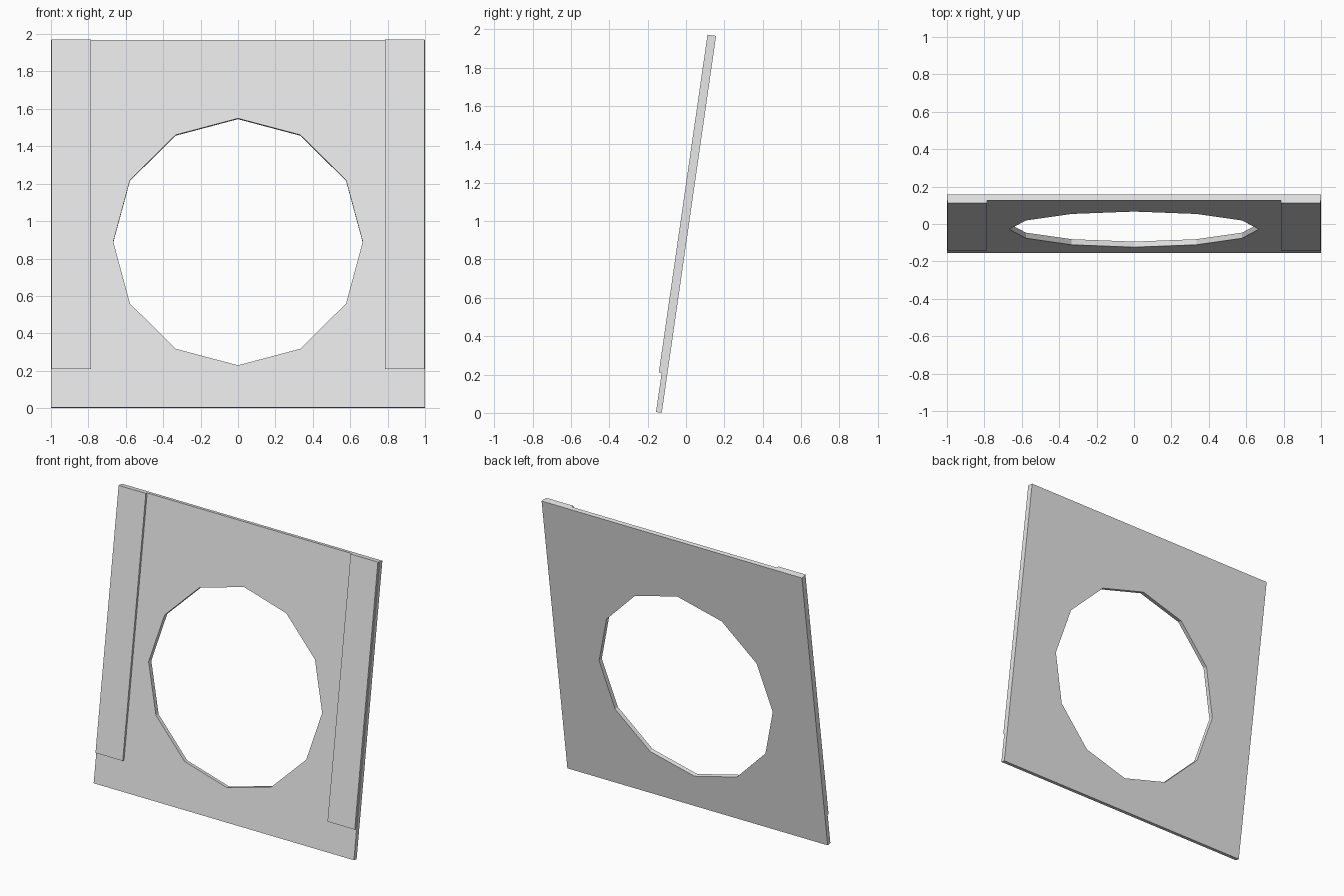
import bpy
import math
from mathutils import Matrix

default_cube = bpy.data.objects.get("Cube")
if default_cube:
    bpy.data.objects.remove(default_cube, do_unlink=True)

LENGTH = 1.985      # along the slope
THICK = 0.03        # main board
STRIP = 0.015       # raised side strips
HOLE_Z, HOLE_R = 0.894, 0.667

# Everything is built upright, then leaned back about the lower back edge
LEAN = Matrix.Translation((0, -0.1265, 0)) @ Matrix.Rotation(math.radians(-8.2), 4, "X")

grey = bpy.data.materials.new("light_grey")
grey.use_nodes = True
grey.diffuse_color = (0.8, 0.8, 0.8, 1)
grey.node_tree.nodes["Principled BSDF"].inputs["Base Color"].default_value = (0.8, 0.8, 0.8, 1)


def box(name, low, high):
    """Box between two corners, with its corner positions baked in."""
    bpy.ops.mesh.primitive_cube_add(size=1)
    obj = bpy.context.object
    obj.name = name
    centre = [(a + b) / 2 for a, b in zip(low, high)]
    size = [b - a for a, b in zip(low, high)]
    obj.data.transform(Matrix.Translation(centre) @ Matrix.Diagonal((*size, 1)))
    obj.data.materials.append(grey)
    return obj


# Main board with a twelve-sided opening
board = box("board", (-1, -THICK, 0), (1, 0, LENGTH))
bpy.ops.mesh.primitive_cylinder_add(vertices=12, radius=HOLE_R, depth=0.5)
cutter = bpy.context.object
cutter.name = "hole_cutter"
cutter.hide_render = True
cutter.data.transform(Matrix.Translation((0, 0, HOLE_Z)) @ Matrix.Rotation(math.pi / 2, 4, "X"))
cutter.data.materials.append(grey)

cut = board.modifiers.new("opening", "BOOLEAN")
cut.operation = "DIFFERENCE"
cut.solver = "EXACT"
cut.object = cutter
bpy.context.view_layer.objects.active = board
bpy.ops.object.modifier_apply(modifier=cut.name)
bpy.data.objects.remove(cutter, do_unlink=True)

# Raised strips down both sides of the front
parts = [board]
for name, inner, outer in (("left_strip", 0.787, 0.996), ("right_strip", -0.996, -0.787)):
    parts.append(box(name, (inner, -THICK - STRIP, 0.206), (outer, -THICK, LENGTH)))

for part in parts:
    part.matrix_world = LEAN
